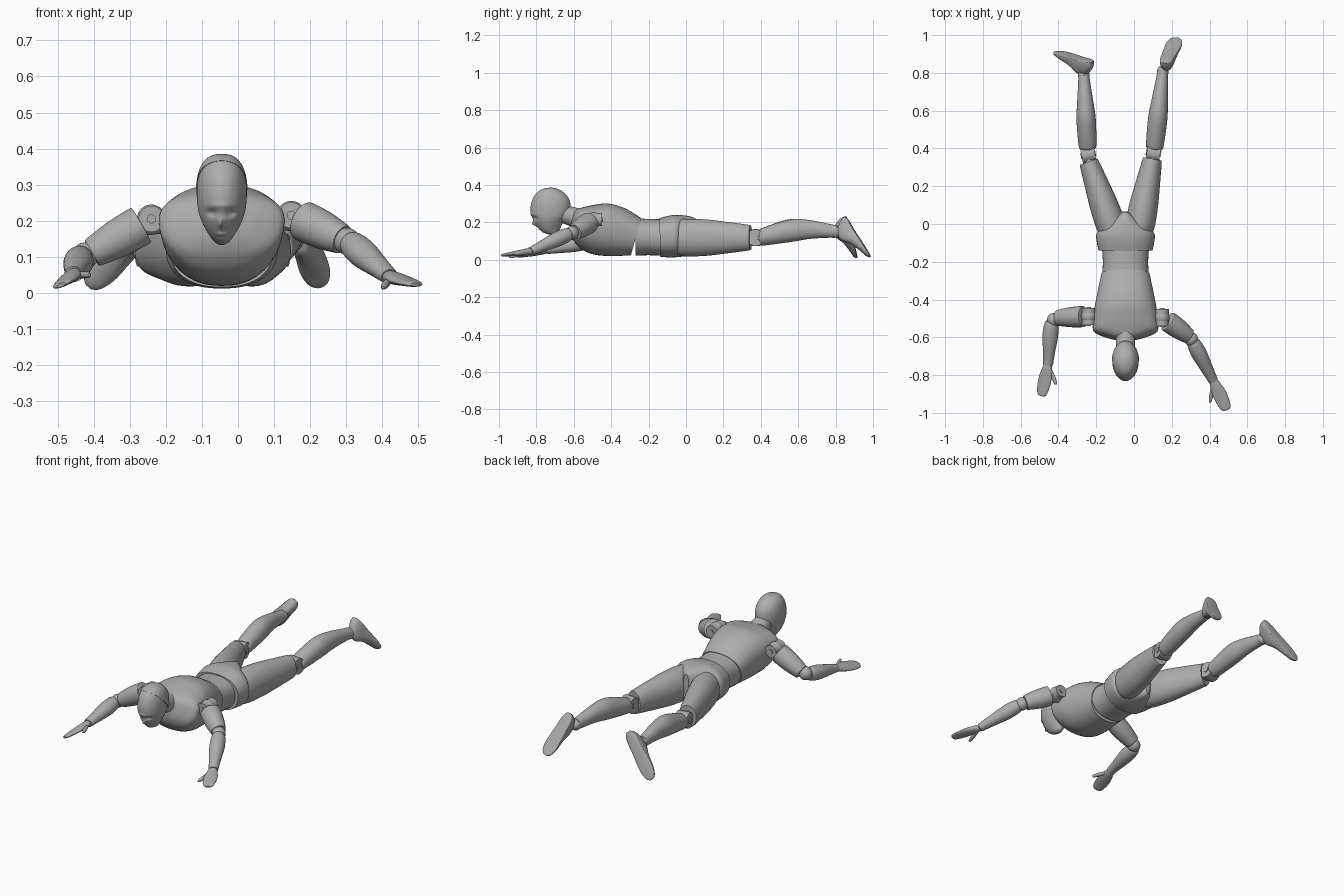
import bpy, bmesh, math
from mathutils import Vector

if "Cube" in bpy.data.objects:
    bpy.data.objects.remove(bpy.data.objects["Cube"])

grey = bpy.data.materials.new("matte_grey")
grey.use_nodes = True
grey.diffuse_color = (0.42, 0.42, 0.42, 1)
grey.node_tree.nodes["Principled BSDF"].inputs["Base Color"].default_value = grey.diffuse_color
MID = -0.045  # body centre line


def finish(name, bm):
    bmesh.ops.recalc_face_normals(bm, faces=bm.faces)
    mesh = bpy.data.meshes.new(name)
    bm.to_mesh(mesh)
    bm.free()
    ob = bpy.data.objects.new(name, mesh)
    bpy.context.collection.objects.link(ob)
    mesh.materials.append(grey)
    bpy.ops.object.select_all(action='DESELECT')
    ob.select_set(True)
    bpy.context.view_layer.objects.active = ob
    bpy.ops.object.shade_smooth_by_angle(angle=math.radians(35))
    return ob


def spline(a, b, c, d, t):
    return 0.5 * (2*b + (c - a)*t + (2*a - 5*b + 4*c - d)*t*t + (3*b - a - 3*c + d)*t**3)


def loft_mesh(sections, up=(0, 0, 1), power=1.0, n=40, steps=6, grow=1.0):
    """Sections: x, y, z, half width, extent along up, extent against up."""
    rows = []
    last = len(sections) - 1
    for i in range(last):
        four = [sections[min(max(i + k, 0), last)] for k in (-1, 0, 1, 2)]
        rows += [[spline(*v, s / steps) for v in zip(*four)] for s in range(steps)]
    rows.append(list(sections[-1]))
    axis = (Vector(sections[-1][:3]) - Vector(sections[0][:3])).normalized()
    up = Vector(up)
    up = (up - axis * up.dot(axis)).normalized()
    side = up.cross(axis)
    bm = bmesh.new()
    rings = []
    for x, y, z, w, u, d in rows:
        ring = []
        for k in range(n):
            a = math.tau * k / n
            c, s = math.cos(a), math.sin(a)
            c = math.copysign(abs(c)**power, c)
            s = math.copysign(abs(s)**power, s)
            ring.append(bm.verts.new(Vector((x, y, z)) + grow * (side*w*c + up*(u if s > 0 else d)*s)))
        rings.append(ring)
    for r, q in zip(rings, rings[1:]):
        for k in range(n):
            bm.faces.new((r[k], r[(k+1) % n], q[(k+1) % n], q[k]))
    bm.faces.new(rings[0])
    bm.faces.new(rings[-1])
    return bm


def loft(name, sections, **kw):
    return finish(name, loft_mesh(sections, **kw))


def limb(name, start, end, profile, bulge=(0, 0, 0), **kw):
    """Straight limb; profile rows: fraction, half width, half thickness."""
    a, b, m = Vector(start), Vector(end), Vector(bulge)
    rows = []
    for f, w, h in profile:
        p = a.lerp(b, f) + m * math.sin(math.pi * f)
        rows.append((*p, w, h, h))
    return loft(name, rows, **kw)


def joint(name, pos, axis, radius, width):
    """Hinge drum with a narrower pin through it."""
    bm = bmesh.new()
    turn = Vector(axis).to_track_quat('Z', 'Y').to_matrix().to_4x4()
    for r, w in ((radius, width), (radius * 0.35, width * 1.12)):
        made = bmesh.ops.create_cone(bm, cap_ends=True, segments=32, radius1=r, radius2=r, depth=w)
        bmesh.ops.transform(bm, matrix=turn, verts=made["verts"])
    bmesh.ops.translate(bm, vec=pos, verts=bm.verts)
    return finish(name, bm)


def ball(name, pos, radius):
    bm = bmesh.new()
    bmesh.ops.create_uvsphere(bm, u_segments=28, v_segments=16, radius=radius)
    bmesh.ops.translate(bm, vec=pos, verts=bm.verts)
    return finish(name, bm)


# Trunk: rows of y, half width, bottom, widest height, top
def trunk(name, rows, power):
    loft(name, [(MID, y, m, w, t - m, m - b) for y, w, b, m, t in rows], power=power)


trunk("chest", [(-.605, .055, .17, .225, .265), (-.59, .11, .13, .22, .275), (-.565, .168, .09, .205, .285),
                (-.52, .172, .05, .195, .297), (-.45, .165, .022, .18, .305), (-.36, .148, .014, .16, .28),
                (-.265, .128, .02, .13, .226)], .88)
trunk("waist", [(-.27, .124, .022, .125, .222), (-.2, .12, .024, .125, .218), (-.12, .125, .022, .125, .216)], .88)
trunk("pelvis", [(-.14, .143, .016, .125, .222), (-.09, .153, .012, .125, .235), (-.05, .152, .014, .125, .24),
                 (-.01, .11, .018, .13, .237), (.03, .062, .025, .13, .23), (.065, .018, .04, .13, .215)], .85)
limb("neck", (MID, -.56, .215), (MID, -.70, .26), [(0, .056, .056), (.5, .05, .05), (1, .05, .05)])

# Head: rows of height, half width, front y, back y
head = [(.384, .012, -.752, -.728), (.376, .036, -.785, -.695), (.35, .058, -.815, -.655),
        (.31, .069, -.832, -.625), (.265, .071, -.834, -.618), (.225, .066, -.82, -.63),
        (.19, .053, -.8, -.655), (.158, .034, -.772, -.672), (.14, .019, -.738, -.682), (.134, .006, -.72, -.695)]
rows = [(MID, (f + b) / 2, z, w, (b - f) / 2, (b - f) / 2) for z, w, f, b in head]
face = loft_mesh(rows, up=(0, -1, 0), n=72, steps=8, grow=.975)
# Features: side offset, height, width, height spread, push to the front
features = [(-.027, .222, .014, .010, -.012), (.027, .222, .014, .010, -.012), (0, .192, .008, .013, .018),
            (0, .163, .014, .004, .006), (0, .146, .014, .006, .005), (0, .242, .04, .007, .004)]
for v in face.verts:
    if v.co.y < -.71:
        x, z = v.co.x - MID, v.co.z
        v.co.y -= sum(p * math.exp(-((x - fx) / sx)**2 - ((z - fz) / sz)**2) for fx, fz, sx, sz, p in features)
finish("face", face)
cap = loft_mesh(rows, up=(0, -1, 0), n=56, steps=8, grow=1.01)
cut = bmesh.ops.bisect_plane(cap, geom=cap.verts[:] + cap.edges[:] + cap.faces[:], plane_co=(MID, -.73, .307),
                             plane_no=(0, 1, 1), clear_inner=True)
bmesh.ops.contextual_create(cap, geom=[e for e in cut["geom_cut"] if isinstance(e, bmesh.types.BMEdge)])
finish("skull_cap", cap)

# Legs
thigh = [(0, .05, .075), (.12, .076, .098), (.4, .076, .098), (.7, .064, .084), (.95, .053, .07), (1, .049, .066)]
calf = [(0, .038, .04), (.06, .047, .048), (.4, .051, .06), (.65, .042, .05), (.92, .031, .036), (1, .03, .034)]
legs = {
    "left": ((.02, -.07, .118), (.098, .345, .118), (.108, .395, .118), (.153, .81, .15)),
    "right": ((-.1, -.07, .118), (-.24, .33, .118), (-.245, .395, .118), (-.266, .79, .15)),
}
for side, (hip, knee, shin, ankle) in legs.items():
    limb(side + "_thigh", hip, knee, thigh)
    limb(side + "_calf", shin, ankle, calf, bulge=(0, 0, .026))
    middle = (Vector(knee) + Vector(shin)) / 2
    along = Vector(ankle) - Vector(hip)
    across = (along.y, -along.x, 0)
    joint(side + "_knee", middle + Vector((0, .006, 0)), across, .045, .072)
    limb(side + "_knee_link", middle - along * .08, middle + along * .08, [(0, .024, .036), (1, .024, .036)], power=.6)
    ball(side + "_ankle", ankle, .031)


# Feet: fraction from heel to toe, half width, sole bulge, instep depth
def foot(name, heel, toe, up):
    a, b = Vector(heel), Vector(toe)
    shape = [(0, .012, .004, .02), (.05, .026, .007, .045), (.17, .034, .008, .075), (.35, .036, .006, .085),
             (.55, .04, .006, .052), (.78, .042, .006, .03), (.94, .03, .005, .018), (1, .012, .003, .008)]
    loft(name, [(*a.lerp(b, f), w, u, d) for f, w, u, d in shape], up=up, power=.9)


foot("left_foot", (.16, .85, .228), (.228, .985, .018), (0, .7, .6))
foot("right_foot", (-.222, .855, .225), (-.415, .912, .018), (0, 1, .3))

# Arms
upper = [(0, .052, .052), (.06, .056, .056), (.5, .053, .053), (.9, .044, .044), (1, .04, .04)]
fore = [(0, .03, .03), (.1, .038, .038), (.35, .041, .04), (.75, .031, .029), (1, .026, .022)]
palm = [(0, .022, .017), (.12, .027, .018), (.4, .036, .015), (.7, .035, .011), (.93, .027, .008), (1, .014, .005)]
digit = [(0, .009, .009), (.5, .011, .01), (.9, .008, .008), (1, .004, .004)]
arms = {
    "left": ((.148, -.495, .215), (.18, -.515, .2), (.29, -.595, .148), (.31, -.62, .14), (.42, -.83, .045),
             (.492, -.985, .023), (.418, -.86, .034), (.402, -.945, .015), (0, 0, 1)),
    "right": ((-.24, -.49, .205), (-.268, -.49, .188), (-.405, -.497, .11), (-.437, -.515, .098), (-.455, -.745, .052),
              (-.49, -.91, .022), (-.442, -.775, .05), (-.412, -.85, .05), (-.4, 0, 1)),
}
for side, (shoulder, top, elbow, bend, wrist, tip, thumb, thumb_tip, up) in arms.items():
    ball(side + "_shoulder_ball", shoulder, .04)
    joint(side + "_shoulder_hinge", shoulder, (0, 1, 0), .036, .09)
    limb(side + "_shoulder_link", Vector((MID, -.49, .2)).lerp(Vector(shoulder), .5), top, [(0, .03, .03), (1, .03, .03)])
    limb(side + "_upper_arm", top, elbow, upper)
    limb(side + "_forearm", bend, wrist, fore)
    ball(side + "_elbow", Vector(elbow).lerp(Vector(bend), .6), .037)
    limb(side + "_hand", wrist, tip, palm, up=up)
    limb(side + "_thumb", thumb, thumb_tip, digit)
